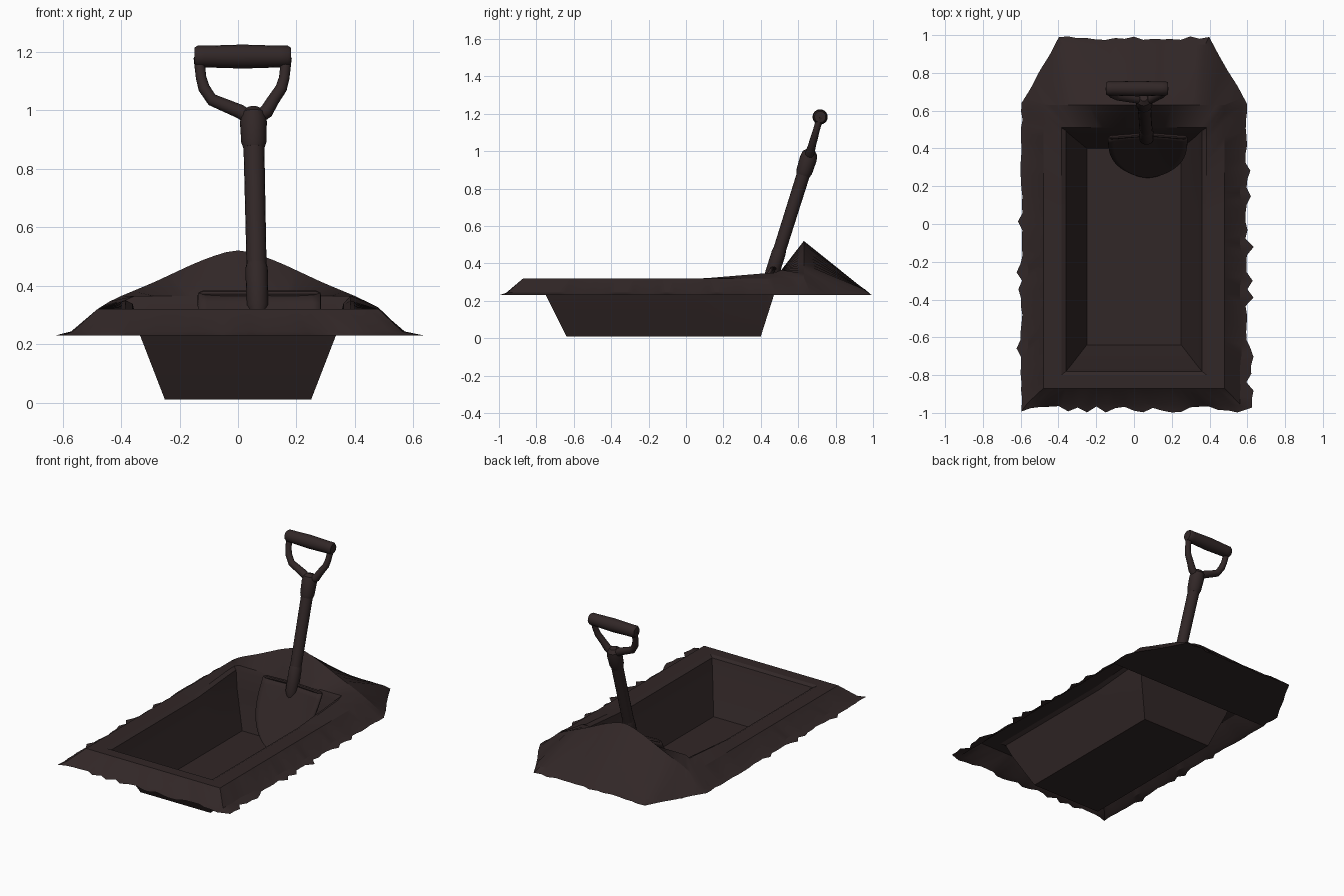
import bpy, bmesh, math, random
from mathutils import Vector

if "Cube" in bpy.data.objects:
    bpy.data.objects.remove(bpy.data.objects["Cube"])

random.seed(4)
soil = bpy.data.materials.new("dark brown")
soil.diffuse_color = (0.031, 0.02, 0.02, 1)
soil.use_nodes = True
soil.node_tree.nodes["Principled BSDF"].inputs["Base Color"].default_value = soil.diffuse_color


def finish(name, bm, angle=35):
    me = bpy.data.meshes.new(name)
    bm.to_mesh(me)
    bm.free()
    me.materials.append(soil)
    ob = bpy.data.objects.new(name, me)
    bpy.context.collection.objects.link(ob)
    bpy.ops.object.select_all(action='DESELECT')
    ob.select_set(True)
    bpy.context.view_layer.objects.active = ob
    bpy.ops.object.shade_smooth_by_angle(angle=math.radians(angle))
    return ob


def lerp_table(t, table):
    for (a, p), (b, q) in zip(table, table[1:]):
        if t <= b:
            return p + (q - p) * (t - a) / (b - a)
    return table[-1][1]


def tube(name, pts, radii, n=16):
    """Round tube through pts with one radius per point."""
    bm = bmesh.new()
    pts = [Vector(p) for p in pts]
    rings = []
    for i, p in enumerate(pts):
        d = (pts[min(i + 1, len(pts) - 1)] - pts[max(i - 1, 0)]).normalized()
        s = d.cross(Vector((0, 1, 0))).normalized()
        t = d.cross(s)
        rings.append([bm.verts.new(p + radii[i] * (s * math.cos(k * math.tau / n) + t * math.sin(k * math.tau / n)))
                      for k in range(n)])
    for a, b in zip(rings, rings[1:]):
        for k in range(n):
            bm.faces.new((a[k], a[(k + 1) % n], b[(k + 1) % n], b[k]))
    bm.faces.new(rings[0][::-1])
    bm.faces.new(rings[-1])
    bmesh.ops.recalc_face_normals(bm, faces=bm.faces)
    return finish(name, bm)


# Dirt: pit, rim and mound as one sheet of nested rings
NX, NY = 24, 36
RIDGE = [(0, .52), (.05, .513), (.14, .48), (.29, .41), (.41, .36), (.48, .325)]


def ring(hx, y0, yc, y1):
    """Anticlockwise outline; back corners cut when yc is below y1."""
    out = [(hx, y0 + (yc - y0) * i / NY, 'right') for i in range(NY)]
    for i in range(NX):
        x = hx - 2 * hx * i / NX
        out.append((x, min(y1, yc + (hx - abs(x)) * 1.72), 'back'))
    out += [(-hx, yc - (yc - y0) * i / NY, 'left') for i in range(NY)]
    out += [(-hx + 2 * hx * i / NX, y0, 'front') for i in range(NX)]
    return out


def rise(y):
    return .32 + .03 * max(0, min(1, (y - .1) / .36))


SPECS = [
    (.25, -.64, .40, .40, lambda x, y, s: .01),
    (.335, -.75, .47, .47, lambda x, y, s: .23),
    (.36, -.78, .495, .495, lambda x, y, s: rise(y) - .012),
    (.385, -.80, .51, .51, lambda x, y, s: rise(y) + (.015 if s == 'back' else 0)),
    (.48, -.87, .63, .63, lambda x, y, s: lerp_table(abs(x), RIDGE) if s == 'back' else .32),
    (.565, -.955, .66, .95, lambda x, y, s: .262 if s == 'back' and abs(x) < .45 else .243),
    (.597, -.972, .64, .982, lambda x, y, s: .23),
]
JAG = {'right': (.45, .038), 'left': (.2, .03), 'front': (.4, .026), 'back': (.2, .012)}
OUTWARD = {'right': (1, 0), 'left': (-1, 0), 'front': (0, -1), 'back': (0, 1)}

bm = bmesh.new()
rings = []
for r, (hx, y0, yc, y1, zf) in enumerate(SPECS):
    row = []
    for x, y, side in ring(hx, y0, yc, y1):
        z = zf(x, y, side)
        ox, oy = OUTWARD[side]
        if r == 6:
            chance, amp = JAG[side]
            push = amp * random.uniform(.5, 1) if random.random() < chance else random.uniform(-.008, .004)
            x, y = x + ox * push, y + oy * push
        elif r == 5:
            push = random.uniform(-.006, .006)
            x, y = x + ox * push, y + oy * push
        row.append(bm.verts.new((x, y, z)))
    rings.append(row)
n = len(rings[0])
for a, b in zip(rings, rings[1:]):
    for j in range(n):
        k = (j + 1) % n
        bm.faces.new((a[j], b[j], b[k], a[k]))
bm.faces.new(rings[0])
# flat underside below the mound
bm.faces.new([v for v in rings[-1] if v.co.y > .47][::-1])
finish("grave_dirt", bm, 25)


# Shovel
def on_shaft(z):
    return (.066 - (z - .35) * .022, .462 + (z - .35) * .315, z)


tube("shovel_shaft", [on_shaft(z) for z in (.40, .70, .95)], [.034, .035, .036])
tube("shovel_socket", [on_shaft(z) for z in (.29, .33, .46, .475)], [.022, .038, .038, .034])
tube("shovel_collar", [on_shaft(z) for z in (.87, .89, .96, .99, 1.008)], [.036, .043, .046, .04, .02])

# D handle: grip and two mirrored arms
CX, GY, GZ = .016, .717, 1.183
tube("handle_grip", [(CX + dx, GY, GZ) for dx in (-.165, -.155, -.13, 0, .13, .155, .165)],
     [.03, .037, .037, .041, .037, .037, .03])
for side, tag in ((-1, "left"), (1, "right")):
    arm = [(.052, .655, .965), (.052 + side * .045, .664, .995)]
    arm += [(CX + side * d, .655 + (z - .965) * .285, z) for d, z in
            ((.105, 1.035), (.132, 1.075), (.142, 1.11), (.15, 1.18))]
    tube("handle_arm_" + tag, arm, [.024, .024, .021, .02, .018, .018], 12)

# Blade: rounded, slightly dished plate
U, V = 14, 16
bm = bmesh.new()
grid = []
for j in range(V + 1):
    v = math.sin(j / V * math.pi / 2) * .998
    w = .21 * (1 - v ** 2.8) ** .6
    row = []
    for i in range(U + 1):
        u = -1 + 2 * i / U
        dish = .02 * (1 - (u * w / .21) ** 2) * (1 - v)
        row.append(bm.verts.new((.073 + u * w, .455 - .205 * v + dish, .37 - .35 * v)))
    grid.append(row)
for a, b in zip(grid, grid[1:]):
    for i in range(U):
        bm.faces.new((a[i], b[i], b[i + 1], a[i + 1]))
blade = finish("shovel_blade", bm)
mod = blade.modifiers.new("thickness", 'SOLIDIFY')
mod.thickness = .014
mod.offset = 0
# rolled treads on the blade shoulders
tube("blade_tread", [(-.135, .458, .37), (-.12, .459, .372), (.073, .474, .372), (.266, .459, .372), (.281, .458, .37)],
     [.006, .011, .011, .011, .006], 8)
